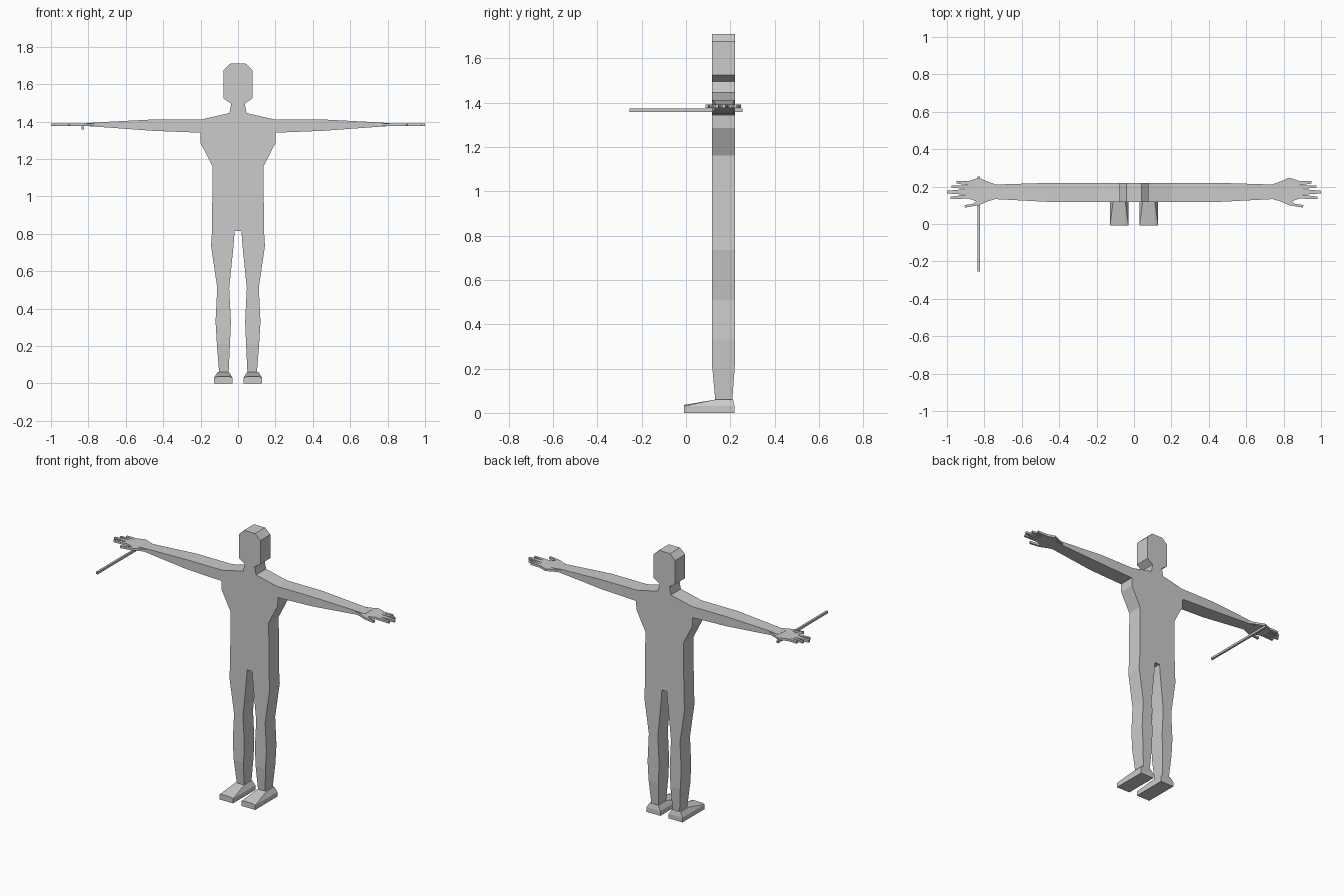
import bpy, bmesh

if "Cube" in bpy.data.objects:
    bpy.data.objects.remove(bpy.data.objects["Cube"])

grey = bpy.data.materials.new("plain grey")
grey.diffuse_color = (0.6, 0.6, 0.6, 1)
grey.use_nodes = True
grey.node_tree.nodes["Principled BSDF"].inputs["Base Color"].default_value = grey.diffuse_color
FRONT, BACK = 0.118, 0.22


def finish(name, bm):
    bmesh.ops.recalc_face_normals(bm, faces=bm.faces)
    mesh = bpy.data.meshes.new(name)
    bm.to_mesh(mesh)
    bm.free()
    mesh.materials.append(grey)
    obj = bpy.data.objects.new(name, mesh)
    bpy.context.collection.objects.link(obj)
    return obj


def loft(name, rings):
    """Skin a closed solid through four-cornered rings."""
    bm = bmesh.new()
    loops = [[bm.verts.new(p) for p in ring] for ring in rings]
    for a, b in zip(loops, loops[1:]):
        for i in range(4):
            j = (i + 1) % 4
            bm.faces.new((a[i], a[j], b[j], b[i]))
    bm.faces.new(loops[0])
    bm.faces.new(loops[-1])
    return finish(name, bm)


def z_ring(z, x0, x1, y0=FRONT, y1=BACK):
    return [(x0, y0, z), (x1, y0, z), (x1, y1, z), (x0, y1, z)]


def x_ring(x, z0, z1, y0=FRONT, y1=BACK):
    return [(x, y0, z0), (x, y1, z0), (x, y1, z1), (x, y0, z1)]


# Torso, neck and head: half width at each height
outline = [(0.815, 0.139), (1.16, 0.136), (1.285, 0.2), (1.34, 0.202),
           (1.41, 0.2), (1.445, 0.046), (1.495, 0.036), (1.523, 0.077),
           (1.675, 0.077), (1.71, 0.04)]
loft("torso_and_head", [z_ring(z, -w, w) for z, w in outline])

# Hand outline, from the wrist around the four fingers and thumb
hand_outline = [(0.735, 0.21), (0.79, 0.23), (0.83, 0.248), (0.885, 0.229),
                (0.95, 0.229), (0.95, 0.216), (0.885, 0.207),
                (0.977, 0.207), (0.977, 0.195), (0.895, 0.187),
                (0.998, 0.178), (1.0, 0.163), (0.9, 0.157),
                (0.982, 0.146), (0.982, 0.133), (0.885, 0.136),
                (0.845, 0.122), (0.86, 0.108), (0.907, 0.101),
                (0.902, 0.088), (0.83, 0.1), (0.78, 0.122), (0.735, 0.135)]

for side, s in (("right", -1), ("left", 1)):
    def mirrored(ring):
        return [(s * x, y, z) for x, y, z in ring]

    # Arm tapering to the wrist
    loft(side + "_arm", [mirrored(r) for r in (
        x_ring(0.195, 1.34, 1.411), x_ring(0.45, 1.35, 1.411),
        x_ring(0.74, 1.371, 1.396, 0.133, 0.211),
        x_ring(0.81, 1.376, 1.391, 0.135, 0.215))])

    # Flat hand
    bm = bmesh.new()
    face = bm.faces.new([bm.verts.new((s * x, y, 1.376)) for x, y in hand_outline])
    ext = bmesh.ops.extrude_face_region(bm, geom=[face])
    verts = [v for v in ext["geom"] if isinstance(v, bmesh.types.BMVert)]
    bmesh.ops.translate(bm, verts=verts, vec=(0, 0, 0.014))
    finish(side + "_hand", bm)

    # Leg narrowing at the knee and ankle
    loft(side + "_leg", [mirrored(r) for r in (
        z_ring(0.815, 0.018, 0.139), z_ring(0.735, 0.024, 0.144),
        z_ring(0.51, 0.047, 0.111), z_ring(0.33, 0.038, 0.12),
        z_ring(0.21, 0.043, 0.113),
        z_ring(0.06, 0.05, 0.101, 0.132, 0.209))])

    # Foot: flat sole block with a sloping, narrower upper
    loft(side + "_sole", [mirrored(z_ring(z, 0.03, 0.128, -0.008, 0.219))
                          for z in (0, 0.03)])
    upper = [(0.048, -0.008, 0.036), (0.11, -0.008, 0.036),
             (0.11, 0.132, 0.06), (0.11, 0.212, 0.06),
             (0.048, 0.212, 0.06), (0.048, 0.132, 0.06)]
    bm = bmesh.new()
    for p in mirrored(z_ring(0.03, 0.03, 0.128, -0.008, 0.219) + upper):
        bm.verts.new(p)
    bmesh.ops.convex_hull(bm, input=bm.verts)
    finish(side + "_foot_upper", bm)

# Thin rod under the right hand
loft("rod", [z_ring(z, -0.836, -0.823, -0.255, 0.255) for z in (1.358, 1.372)])
